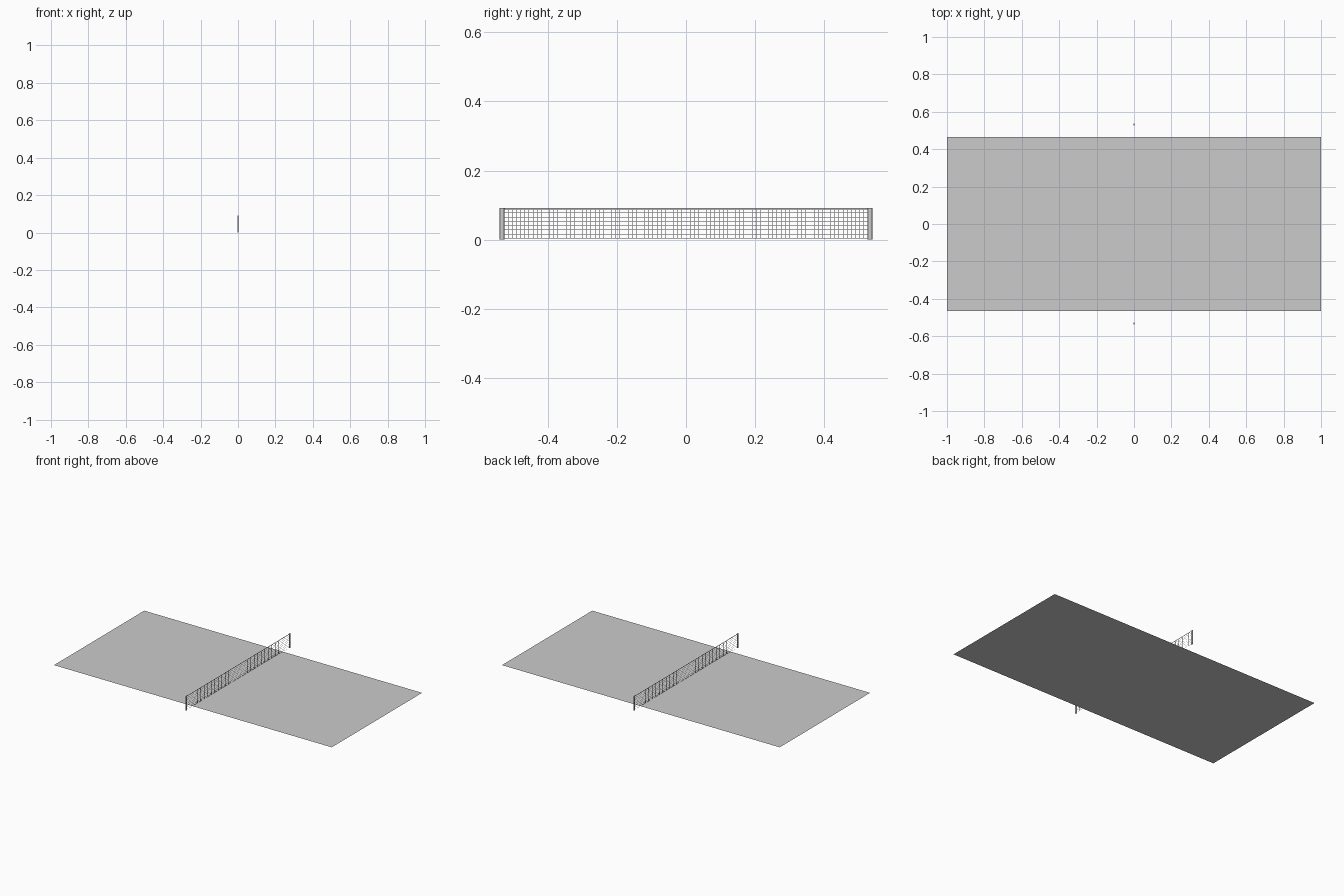
import bpy, bmesh

if "Cube" in bpy.data.objects:
    bpy.data.objects.remove(bpy.data.objects["Cube"])


def finish(name, bm):
    mesh = bpy.data.meshes.new(name)
    bm.to_mesh(mesh)
    bm.free()
    obj = bpy.data.objects.new(name, mesh)
    bpy.context.collection.objects.link(obj)
    return obj


def strip(bm, y0, y1, z0, z1):
    # flat upright rectangle in the plane x = 0
    bm.faces.new([bm.verts.new((0, y, z))
                  for y, z in ((y0, z0), (y1, z0), (y1, z1), (y0, z1))])


# Court surface: one flat sheet
bm = bmesh.new()
hx, hy = 1.0, 0.464
bm.faces.new([bm.verts.new((x, y, 0))
              for x, y in ((-hx, -hy), (hx, -hy), (hx, hy), (-hx, hy))])
finish("court_surface", bm)

# Net posts: slim round poles outside the court
for side, y in (("front", -0.532), ("back", 0.532)):
    bpy.ops.mesh.primitive_cylinder_add(vertices=12, radius=0.5, depth=1,
                                        location=(0, y, 0.046))
    post = bpy.context.object
    post.name = side + "_net_post"
    post.scale = (0.008, 0.014, 0.092)
    bpy.ops.object.transform_apply(location=False, rotation=False, scale=True)
    bpy.ops.object.shade_smooth_by_angle()

# Net mesh: crossing flat cords
HALF, LOW, TOP, CORD = 0.526, 0.004, 0.09, 0.0012
COLS, ROWS = 88, 7
bm = bmesh.new()
for i in range(COLS + 1):
    y = -HALF + 2 * HALF * i / COLS
    strip(bm, y - CORD / 2, y + CORD / 2, LOW, TOP)
for j in range(ROWS + 1):
    z = LOW + (TOP - LOW) * j / ROWS
    strip(bm, -HALF, HALF, z - CORD / 2, z + CORD / 2)
finish("net_mesh", bm)

# Net headband
bm = bmesh.new()
strip(bm, -HALF, HALF, 0.088, 0.092)
finish("net_headband", bm)
